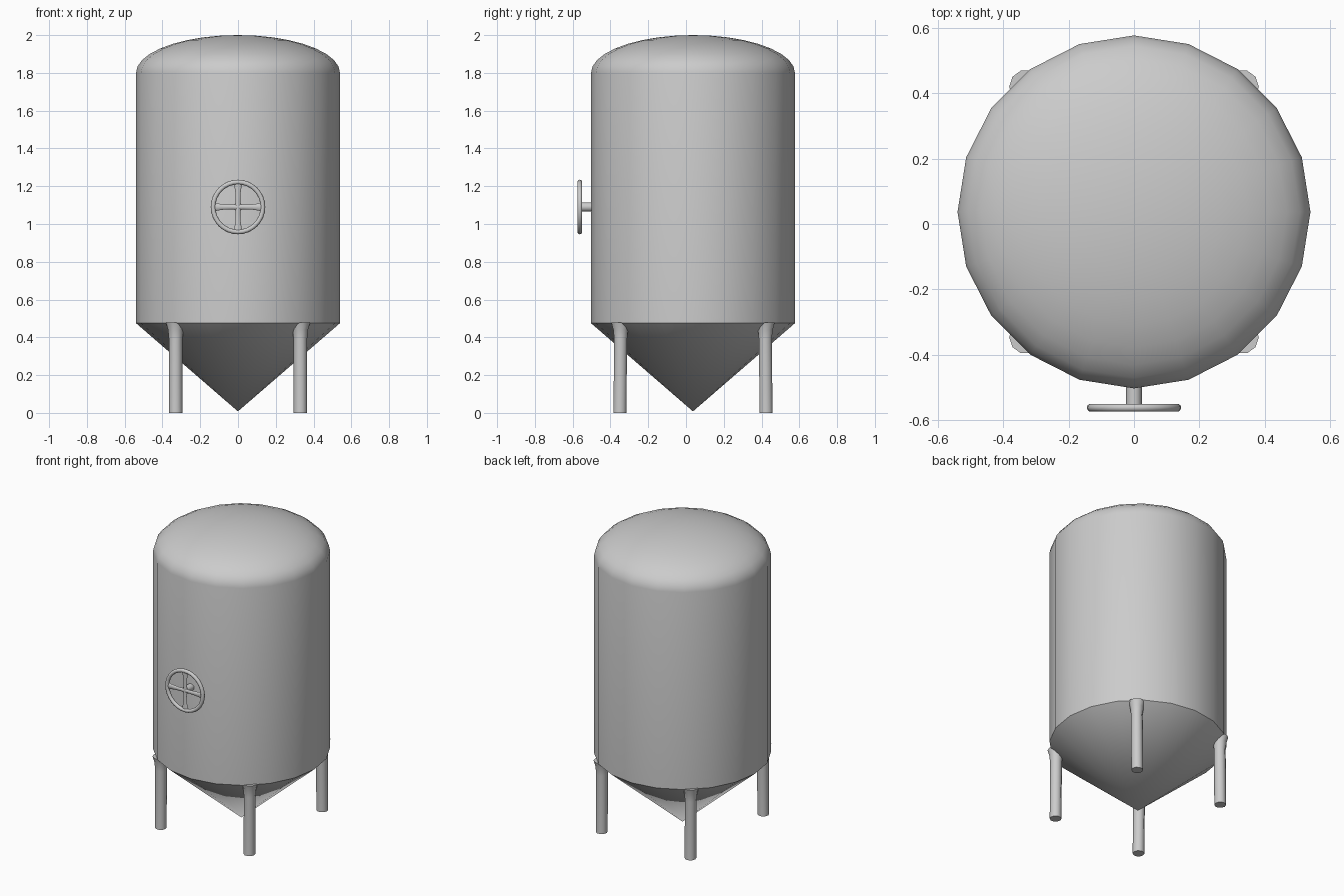
import bpy, bmesh, math
from mathutils import Matrix, Vector

if "Cube" in bpy.data.objects:
    bpy.data.objects.remove(bpy.data.objects["Cube"])

CY = 0.037   # tank axis in y
R = 0.54     # tank radius


def finish(name, bm, angle=40):
    bmesh.ops.recalc_face_normals(bm, faces=bm.faces)
    me = bpy.data.meshes.new(name)
    bm.to_mesh(me)
    bm.free()
    ob = bpy.data.objects.new(name, me)
    bpy.context.collection.objects.link(ob)
    bpy.ops.object.select_all(action='DESELECT')
    ob.select_set(True)
    bpy.context.view_layer.objects.active = ob
    bpy.ops.object.shade_smooth_by_angle(angle=math.radians(angle))
    return ob


def loft(bm, rings, closed=False):
    """Skin a list of point rings; cap both ends unless closed."""
    vs = [[bm.verts.new(p) for p in ring] for ring in rings]
    n = len(vs[0])
    pairs = list(zip(vs, vs[1:])) + ([(vs[-1], vs[0])] if closed else [])
    for a, b in pairs:
        for i in range(n):
            j = (i + 1) % n
            bm.faces.new((a[i], a[j], b[j], b[i]))
    if not closed:
        bm.faces.new(vs[0])
        bm.faces.new(vs[-1])


def circle(r, n, z, x=0, y=0):
    return [(x + r * math.cos(2 * math.pi * i / n),
             y + r * math.sin(2 * math.pi * i / n), z) for i in range(n)]


# tank body: cone bottom, straight wall, elliptical dome
profile = [(0.0005, 0.008), (R, 0.475), (R, 1.80)]
for k in range(1, 10):
    t = math.pi / 2 * k / 9
    profile.append((max(R * math.cos(t), 0.0005), 1.80 + 0.20 * math.sin(t)))
bm = bmesh.new()
loft(bm, [circle(r, 20, z, 0, CY) for r, z in profile])
bmesh.ops.remove_doubles(bm, verts=bm.verts, dist=0.002)
finish("tank_body", bm)

# four legs flaring where they meet the tank
for sx, side in ((-1, "left"), (1, "right")):
    for sy, end in ((-1, "front"), (1, "back")):
        bm = bmesh.new()
        x, y = sx * 0.33, CY + sy * 0.387
        loft(bm, [circle(0.036, 10, 0, x, y),
                  circle(0.036, 10, 0.39, x, y - sy * 0.004),
                  circle(0.041, 10, 0.44, x, y - sy * 0.004),
                  circle(0.052, 10, 0.478, x, y - sy * 0.004)])
        finish(f"{end}_{side}_leg", bm)

# hand wheel, built flat around z then turned to face the front
to_front = Matrix.Translation((0, -0.562, 1.09)) @ Matrix.Rotation(math.pi / 2, 4, 'X')

bm = bmesh.new()
rings = []
for i in range(32):
    a = 2 * math.pi * i / 32
    rings.append([((0.132 + 0.0125 * math.cos(b)) * math.cos(a),
                   (0.132 + 0.0125 * math.cos(b)) * math.sin(a),
                   0.0125 * math.sin(b))
                  for b in (2 * math.pi * k / 10 for k in range(10))])
loft(bm, rings, closed=True)
bm.transform(to_front)
finish("wheel_rim", bm)

bm = bmesh.new()
for q in range(4):
    turn = Matrix.Rotation(q * math.pi / 2, 3, 'Z')
    rings = []
    for d, w in ((0, 0.014), (0.03, 0.012), (0.075, 0.014), (0.105, 0.018), (0.126, 0.024)):
        rings.append([turn @ Vector((d, w * math.cos(b), 0.007 * math.sin(b)))
                      for b in (2 * math.pi * k / 8 for k in range(8))])
    loft(bm, rings)
bm.transform(to_front)
finish("wheel_spokes", bm)

# shaft from the wheel into the tank wall
bm = bmesh.new()
loft(bm, [circle(0.024, 12, -0.09), circle(0.024, 12, -0.003)])
bm.transform(to_front)
finish("wheel_shaft", bm)
